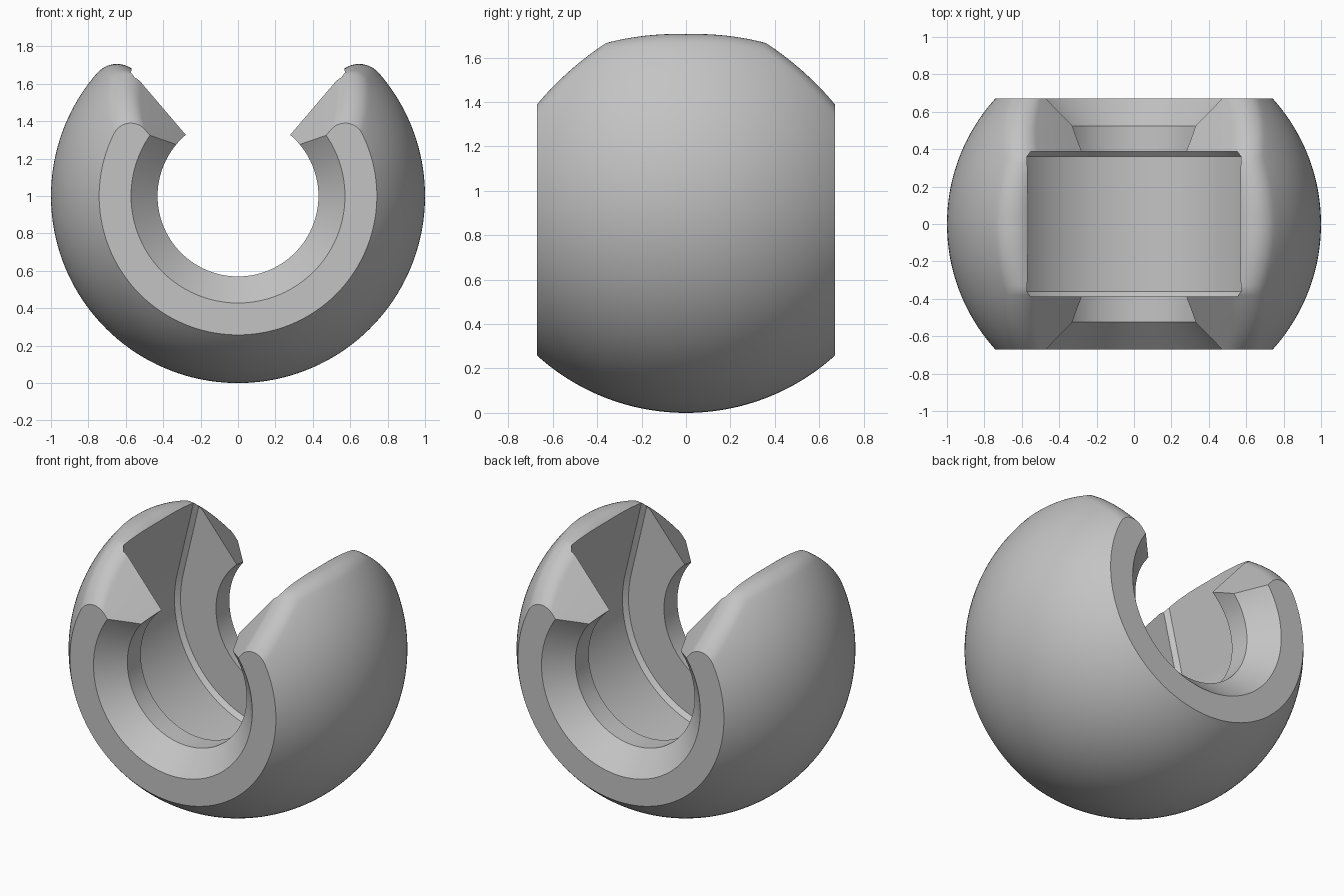
import bpy, bmesh, math

cube = bpy.data.objects.get("Cube")
if cube:
    bpy.data.objects.remove(cube)

HALF = 0.67        # half depth of the bead
CAVITY = 0.36      # half depth of the inner cavity floor
OPEN = math.atan2(0.649, 0.761)   # direction the jaw faces point in


def polar(radius, angle, cx=0.0, cz=0.0):
    return cx + radius * math.cos(angle), cz + radius * math.sin(angle)


def arc(radius, a0, a1, count, cx=0.0, cz=0.0):
    return [polar(radius, a0 + (a1 - a0) * i / count, cx, cz) for i in range(count + 1)]


def mirrored(points):
    return [(-x, z) for x, z in reversed(points)]


def loft(name, sections):
    """Skin a list of (y, outline) sections and cap both ends."""
    bm = bmesh.new()
    rings = [[bm.verts.new((x, y, z + 1)) for x, z in pts] for y, pts in sections]
    for a, b in zip(rings, rings[1:]):
        for i in range(len(a)):
            j = (i + 1) % len(a)
            bm.faces.new((a[i], a[j], b[j], b[i]))
    bm.faces.new(rings[0])
    bm.faces.new(rings[-1])
    bmesh.ops.recalc_face_normals(bm, faces=bm.faces)
    mesh = bpy.data.meshes.new(name)
    bm.to_mesh(mesh)
    bm.free()
    obj = bpy.data.objects.new(name, mesh)
    bpy.context.collection.objects.link(obj)
    return obj


def bead_outline(y):
    """Round section with a wedge mouth and rounded jaw tips."""
    depth = abs(y)
    outer = math.sqrt(1 - y * y)
    jaw = (0.179 - 0.463 * max(depth, CAVITY)) / 0.886
    r = 0.14 - 0.06 * depth
    centre = OPEN + math.acos((jaw - r) / (outer - r))
    cx, cz = polar(outer - r, centre)
    left = arc(r, OPEN, centre, 12, cx, cz)
    body = arc(outer, centre, 3 * math.pi - centre, 112)[1:-1]
    return [(0, jaw / math.sin(OPEN))] + left + body + mirrored(left)


def cavity_outline(inset):
    """Round floor with straight walls leaning inward to the mouth."""
    lean = math.radians(13.4)
    radius = 0.71 - inset
    x, z = polar(radius, lean)
    top = (x - 0.9 * math.sin(lean), z + 0.9 * math.cos(lean))
    floor = arc(radius, lean, -math.pi - lean, 80)
    return [top] + floor + [(-top[0], top[1])]


# Bead body
stations = sorted({s * v for s in (-1, 1) for v in
                   [CAVITY * i / 12 for i in range(13)] +
                   [CAVITY + (HALF - CAVITY) * i / 14 for i in range(15)]})
bead = loft("split_bead", [(y, bead_outline(y)) for y in stations])

# Chamfered inner cavity and flared through bore
cavity = loft("cavity_cutter", [(y, cavity_outline(i)) for y, i in
              ((-0.387, 0.025), (-CAVITY, 0), (CAVITY, 0), (0.387, 0.025))])
bore = loft("bore_cutter", [(y, arc(r, 0, math.tau, 96)[:-1]) for y, r in
            ((-0.77, 0.67), (-0.525, 0.43), (0.525, 0.43), (0.77, 0.67))])

bpy.ops.object.select_all(action='DESELECT')
bpy.context.view_layer.objects.active = bead
bead.select_set(True)
for cutter in (cavity, bore):
    cutter.hide_render = True
    mod = bead.modifiers.new(cutter.name, 'BOOLEAN')
    mod.operation = 'DIFFERENCE'
    mod.solver = 'EXACT'
    mod.object = cutter
    bpy.ops.object.modifier_apply(modifier=mod.name)
    bpy.data.objects.remove(cutter)

# Plain grey metal
grey = bpy.data.materials.new("light_grey")
grey.use_nodes = True
colour = (0.55, 0.55, 0.55, 1)
grey.diffuse_color = colour
grey.node_tree.nodes["Principled BSDF"].inputs["Base Color"].default_value = colour
bead.data.materials.clear()
bead.data.materials.append(grey)
bpy.ops.object.shade_smooth_by_angle(angle=math.radians(25))
